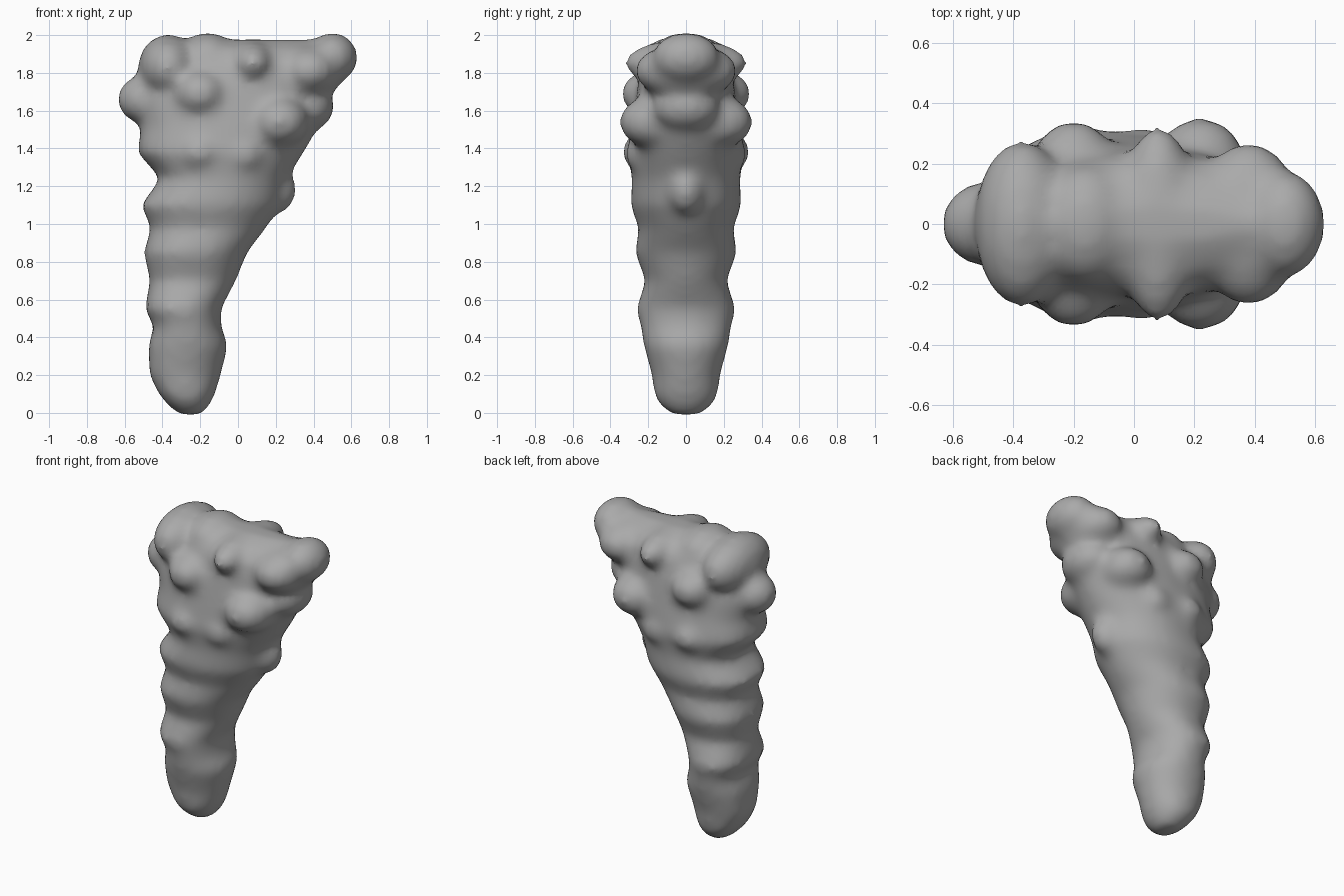
import bpy, bmesh
from math import sin, cos, tau, copysign
from mathutils import Matrix

cube = bpy.data.objects.get("Cube")
if cube:
    bpy.data.objects.remove(cube)

stone = bpy.data.materials.new("grey stone")
stone.use_nodes = True
stone.diffuse_color = (0.4, 0.4, 0.4, 1)
stone.node_tree.nodes["Principled BSDF"].inputs["Base Color"].default_value = stone.diffuse_color

# Core sections: height, left x, right x, half depth
SECTIONS = [
    (-0.01, -0.31, -0.19, 0.07), (0.04, -0.37, -0.15, 0.14), (0.1, -0.42, -0.12, 0.17),
    (0.2, -0.47, -0.09, 0.18), (0.36, -0.475, -0.05, 0.225), (0.46, -0.445, -0.09, 0.24),
    (0.55, -0.495, -0.09, 0.265), (0.7, -0.465, -0.01, 0.215), (0.85, -0.5, 0.05, 0.27),
    (0.98, -0.46, 0.15, 0.25), (1.1, -0.515, 0.23, 0.295), (1.24, -0.41, 0.26, 0.285),
    (1.38, -0.535, 0.35, 0.31), (1.52, -0.51, 0.43, 0.29), (1.65, -0.53, 0.46, 0.27),
    (1.75, -0.5, 0.55, 0.25), (1.86, -0.48, 0.57, 0.22), (1.93, -0.44, 0.53, 0.16),
    (1.975, -0.38, 0.45, 0.06)]
# Lumps: centre, then radii; those off the middle are mirrored front to back
LUMPS = [
    ((-0.37, 0, 1.83), (0.16, 0.28, 0.175)),
    ((-0.16, 0, 1.88), (0.15, 0.2, 0.135)),
    ((-0.5, 0, 1.66), (0.14, 0.14, 0.13)),
    ((-0.2, 0.17, 1.69), (0.15, 0.175, 0.13)),
    ((0.08, 0, 1.85), (0.13, 0.33, 0.13)),
    ((0.22, 0.17, 1.54), (0.16, 0.185, 0.14)),
    ((0.38, 0, 1.81), (0.18, 0.275, 0.15)),
    ((0.5, 0, 1.88), (0.135, 0.18, 0.135)),
    ((0.37, 0, 1.62), (0.14, 0.18, 0.13)),
    ((0.2, 0, 1.18), (0.11, 0.1, 0.13)),
    ((-0.2, 0.17, 1.38), (0.14, 0.17, 0.12)),
    ((0.03, 0.17, 1.37), (0.13, 0.155, 0.12)),
    ((-0.27, 0.13, 0.86), (0.12, 0.145, 0.1))]
RING = 32


def rounded(value, power):
    return copysign(abs(value) ** power, value)


def rim_point(angle):
    # The left end is blunt, the right end tapers like an ellipse
    power = 0.82 if cos(angle) < 0 else 1.0
    return rounded(cos(angle), power), rounded(sin(angle), power)


# Tapered core
bm = bmesh.new()
rim = [rim_point(tau * i / RING) for i in range(RING)]
rings = []
for z, left, right, depth in SECTIONS:
    mid, half = (left + right) / 2, (right - left) / 2
    rings.append([bm.verts.new((mid + half * u, depth * v, z)) for u, v in rim])
for low, high in zip(rings, rings[1:]):
    for i in range(RING):
        j = (i + 1) % RING
        bm.faces.new((low[i], low[j], high[j], high[i]))
bm.faces.new(rings[0][::-1])
bm.faces.new(rings[-1])

# Surface lumps
for (x, y, z), radii in LUMPS:
    for side in ((1, -1) if y else (1,)):
        place = Matrix.Translation((x, side * y, z)) @ Matrix.Diagonal((*radii, 1))
        bmesh.ops.create_icosphere(bm, subdivisions=3, radius=1, matrix=place)

mesh = bpy.data.meshes.new("lumpy_rock_spike")
bm.to_mesh(mesh)
bm.free()
mesh.materials.append(stone)
rock = bpy.data.objects.new("lumpy_rock_spike", mesh)
bpy.context.collection.objects.link(rock)

# Fuse and soften into one worn surface
fuse = rock.modifiers.new("fuse", 'REMESH')
fuse.mode = 'VOXEL'
fuse.voxel_size = 0.025
fuse.use_smooth_shade = True
soften = rock.modifiers.new("soften", 'SMOOTH')
soften.factor = 0.5
soften.iterations = 14
bpy.context.view_layer.objects.active = rock
rock.select_set(True)
bpy.ops.object.shade_smooth()
